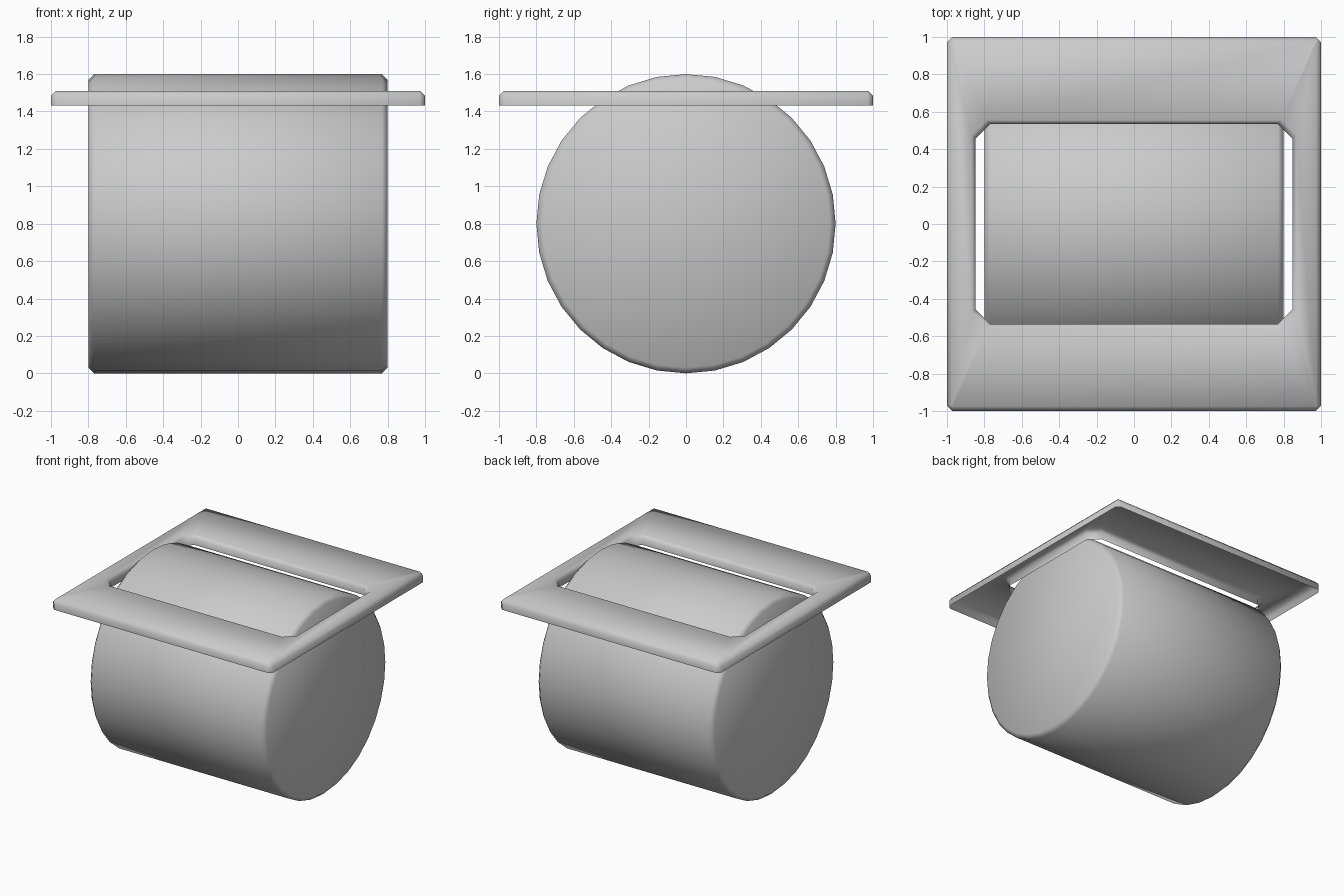
import bpy, bmesh, math

if "Cube" in bpy.data.objects:
    bpy.data.objects.remove(bpy.data.objects["Cube"])


def make_object(name, bm):
    bmesh.ops.remove_doubles(bm, verts=bm.verts, dist=1e-4)
    bmesh.ops.recalc_face_normals(bm, faces=bm.faces)
    for f in bm.faces:
        f.smooth = True
    mesh = bpy.data.meshes.new(name)
    bm.to_mesh(mesh)
    bm.free()
    ob = bpy.data.objects.new(name, mesh)
    bpy.context.collection.objects.link(ob)
    return ob


def loft(bm, rings):
    loops = [[bm.verts.new(p) for p in ring] for ring in rings]
    n = len(loops[0])
    for a, b in zip(loops, loops[1:]):
        for i in range(n):
            j = (i + 1) % n
            bm.faces.new((a[i], a[j], b[j], b[i]))
    return loops


# Roller: 32-sided drum lying along x, with chamfered rims
def circle(x, r):
    return [(x, r * math.sin(i * math.pi / 16), 0.8 + r * math.cos(i * math.pi / 16))
            for i in range(32)]


bm = bmesh.new()
loops = loft(bm, [circle(-0.8, 0.77), circle(-0.77, 0.8), circle(0.77, 0.8), circle(0.8, 0.77)])
bm.faces.new(loops[0])
bm.faces.new(loops[-1])
make_object("roller", bm)


# Cover plate: thin open-bottomed frame with a cut-cornered slot
def cut_rect(x, y, cut, z):
    return [(x, -y + cut, z), (x, y - cut, z), (x - cut, y, z), (-x + cut, y, z),
            (-x, y - cut, z), (-x, -y + cut, z), (-x + cut, -y, z), (x - cut, -y, z)]


bm = bmesh.new()
loft(bm, [
    cut_rect(1.0, 1.0, 0.028, 1.432),
    cut_rect(1.0, 1.0, 0.028, 1.483),
    cut_rect(0.974, 0.974, 0.002, 1.51),
    cut_rect(0.868, 0.555, 0.08, 1.51),
    cut_rect(0.848, 0.535, 0.08, 1.485),
    cut_rect(0.848, 0.535, 0.08, 1.432),
])
make_object("cover_plate", bm)
